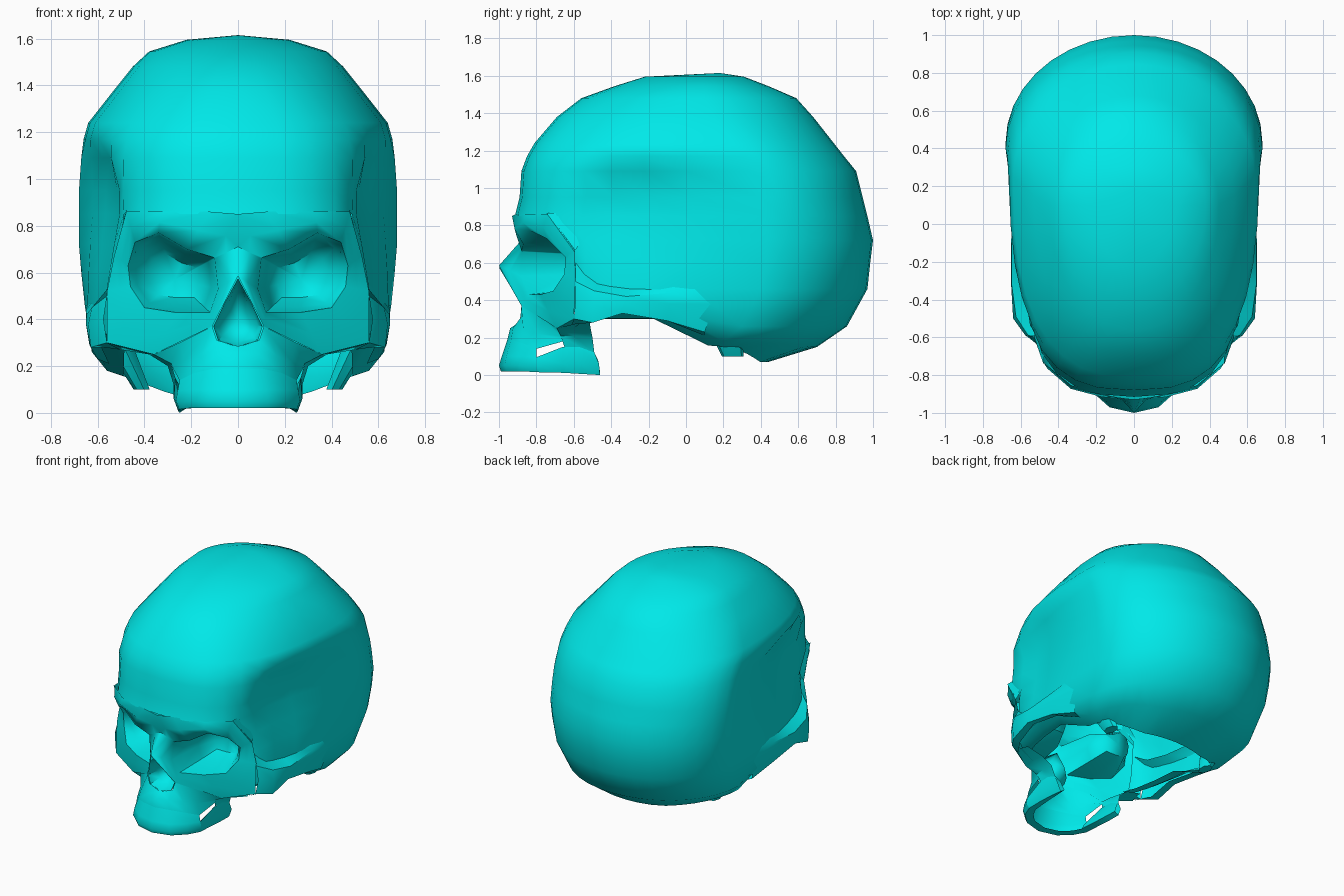
import bpy, bmesh, math
from mathutils import Vector as V

bone = bpy.data.materials.new("bone_cyan")
bone.diffuse_color = (0.0, 0.81, 0.81, 1)


def finish(name, bm, angle=45):
    bmesh.ops.remove_doubles(bm, verts=bm.verts, dist=0.002)
    bmesh.ops.recalc_face_normals(bm, faces=bm.faces)
    me = bpy.data.meshes.new(name)
    bm.to_mesh(me)
    bm.free()
    ob = bpy.data.objects.new(name, me)
    bpy.context.collection.objects.link(ob)
    me.materials.append(bone)
    m = ob.modifiers.new("mirror", 'MIRROR')
    m.use_clip = True
    m.merge_threshold = 0.002
    bpy.ops.object.select_all(action='DESELECT')
    ob.select_set(True)
    bpy.context.view_layer.objects.active = ob
    bpy.ops.object.shade_smooth_by_angle(angle=math.radians(angle))
    return ob


def skin(name, rows, closed=False, skip=None, angle=45):
    """Quad skin through rows of points; the other half comes from the mirror."""
    bm = bmesh.new()
    vs = [[bm.verts.new(p) for p in r] for r in rows]
    n = len(rows[0])
    for i in range(len(rows) - 1):
        for j in range(n if closed else n - 1):
            k = (j + 1) % n
            if skip and skip(i, j):
                continue
            bm.faces.new((vs[i][j], vs[i][k], vs[i + 1][k], vs[i + 1][j]))
    return finish(name, bm, angle)


def clamp(v, a=0.0, b=1.0):
    return max(a, min(b, v))


# Cranium: horizontal rings (z, front y, back y, half width, widest y, front squareness)
RINGS = [
    (1.615, .18, .18, 0, .18, 2), (1.595, -.22, .31, .22, .1, 2),
    (1.545, -.38, .44, .38, .1, 2), (1.48, -.56, .59, .45, .1, 2.1),
    (1.38, -.69, .68, .53, .15, 2.3), (1.24, -.81, .79, .64, .25, 2.6),
    (1.17, -.85, .845, .66, .3, 2.7),
    (1.09, -.88, .91, .67, .35, 2.8), (.95, -.89, .945, .68, .4, 2.8),
    (.85, -.915, .97, .68, .42, 2.8), (.72, -.9, 1.0, .68, .43, 2.8),
    (.60, -.9, .985, .67, .43, 2.8), (.46, -.9, .97, .655, .4, 2.8),
    (.26, -.9, .86, .625, .3, 2.8), (.15, -.9, .70, .56, .2, 2.8),
    (.07, -.9, .44, .49, .12, 2.8)]
N, BACK_EDGE = 18, -.60
rows, cut = [], []
for i, (z, yf, yb, w, yc, nf) in enumerate(RINGS):
    row, flags = [], []
    for j in range(N + 1):
        t = math.pi * j / N
        c, s = math.cos(t), max(0, math.sin(t))
        n = nf if c > 0 else 2
        x = w * s ** (2 / n) if 0 < j < N else 0
        y = yc - (yc - yf if c > 0 else yb - yc) * math.copysign(abs(c) ** (2 / n), c)
        # flattened temple, pinched behind the eye socket
        if z < 1.15:
            edge = .475 + max(0, .9 - z) * .2 + max(0, z - .92) * .3
            f = clamp((y + .70) / 1.05)
            dip = .03 * max(0, 1 - abs(y + .35) / .25)
            x = min(x, edge + (.68 - edge) * f - dip)
        front = z < .84 and y < BACK_EDGE
        if front:
            y = BACK_EDGE
        # lower rim rises towards the front and the sides
        lift = max(0, i - 12) / 3 * clamp((.25 - y) / .35) * .23
        side = max(0, x - .26) * (0, .1, .38)[i - 13] if i > 13 else 0
        row.append((x, y, z + max(lift, side)))
        flags.append(front)
    rows.append(row)
    cut.append(flags)
skin("cranium", rows, skip=lambda i, j: cut[i + 1][j] and cut[i + 1][j + 1])

# Eye socket: surround, brow swell, rim and deep cup
surround = [(0, -.89, .71), (0, -.93, .85), (.12, -.912, .86), (.33, -.855, .86),
            (.478, -.735, .86), (.53, -.595, .67), (.56, -.59, .52), (.56, -.60, .30),
            (.36, -.69, .25), (.11, -.88, .37), (0, -1.0, .585)]
rim = [(.10, -.875, .66), (.105, -.88, .665), (.22, -.87, .70), (.34, -.83, .77),
       (.44, -.745, .73), (.47, -.645, .63), (.46, -.65, .54), (.40, -.71, .45),
       (.27, -.78, .43), (.12, -.84, .43), (.085, -.885, .53)]
mid = V((.27, 0, .57))
swell = [V(a).lerp(V(b), .5) for a, b in zip(surround, rim)]
for k, push in ((1, .005), (2, .025), (3, .03), (4, .025), (7, .01)):
    swell[k].y -= push


def shrink(loop, k, y, c):
    return [(c.x + (p[0] - c.x) * k, y, c.z + (p[2] - c.z) * k) for p in loop]


skin("eye_socket", [surround, swell, rim, shrink(rim, .84, -.62, mid),
                    shrink(rim, .55, -.51, mid), shrink(rim, 0, -.49, mid)],
     closed=True, angle=55)
skin("temple_corner", [[(.478, -.745, .865), (.475, -.64, .87)],
                       [(.53, -.597, .66), (.52, -.57, .70)]])

# Nose opening
nose = [(0, -1.0, .575), (.055, -.94, .475), (.105, -.88, .37),
        (.085, -.885, .31), (0, -.895, .28)]
skin("nose_cavity", [nose, shrink(nose, .8, -.80, V((0, 0, .39))),
                     shrink(nose, 0, -.72, V((0, 0, .39)))])

# Upper jaw front and tooth ridge
skin("upper_jaw", [
    [(0, -.89, .285), (.09, -.882, .31), (.11, -.88, .37), (.25, -.765, .30), (.36, -.69, .25)],
    [(0, -.94, .25), (.09, -.925, .25), (.17, -.87, .24), (.23, -.79, .22), (.285, -.67, .21)],
    [(0, -.955, .19), (.10, -.935, .19), (.19, -.875, .17), (.25, -.80, .14), (.275, -.64, .185)]])
skin("tooth_ridge", [
    [(0, -.955, .19), (.10, -.935, .19), (.19, -.875, .17), (.25, -.80, .14)],
    [(0, -.985, .10), (.12, -.96, .10), (.21, -.89, .10), (.258, -.80, .095)],
    [(0, -1.0, .05), (.13, -.97, .05), (.22, -.89, .05), (.265, -.80, .05)],
    [(0, -.99, .02), (.13, -.955, .02), (.21, -.88, .02), (.25, -.79, .015)],
    [(0, -.93, .02), (.11, -.90, .02), (.17, -.84, .02), (.20, -.78, .02)]])

# Rail running back from the teeth, under the jaw gap
rail = [
    [(.258, -.80, .095), (.268, -.66, .15), (.272, -.57, .15), (.275, -.49, .12)],
    [(.265, -.80, .05), (.275, -.66, .06), (.275, -.56, .06), (.275, -.465, .06)],
    [(.25, -.79, .015), (.255, -.66, .012), (.255, -.56, .006), (.25, -.46, 0)],
    [(.20, -.78, .02), (.21, -.66, .02), (.215, -.56, .02), (.22, -.46, .02)],
    [(.22, -.78, .06), (.24, -.66, .10), (.245, -.56, .10), (.245, -.47, .08)]]
skin("jaw_rail", rail + rail[:1])

# Plate behind the jaw gap, up to the cheek
skin("jaw_plate", [
    [(.50, -.61, .27), (.50, -.56, .29), (.49, -.515, .28)],
    [(.36, -.69, .25), (.38, -.60, .25), (.37, -.51, .25)],
    [(.285, -.67, .21), (.29, -.60, .21), (.30, -.50, .20)],
    [(.268, -.65, .15), (.272, -.57, .15), (.275, -.49, .12)]])

# Cheek arch: shelf off the temple, outer band and a rolled lower edge
skin("cheek_arch", [
    [(.50, -.59, .60), (.50, -.46, .52), (.53, -.30, .50), (.59, -.05, .52), (.61, .16, .55)],
    [(.56, -.59, .50), (.625, -.49, .45), (.648, -.32, .42), (.65, -.08, .44), (.64, .16, .48)],
    [(.575, -.59, .40), (.64, -.50, .38), (.65, -.33, .38), (.65, -.09, .38), (.635, .15, .38)],
    [(.56, -.60, .30), (.63, -.50, .28), (.64, -.34, .33), (.635, -.10, .29), (.60, .10, .23)],
    [(.50, -.61, .27), (.57, -.50, .28), (.59, -.34, .335), (.59, -.10, .295), (.55, .10, .21)]])
skin("cheek_underside", [[(.56, -.60, .30), (.36, -.69, .25)], [(.50, -.56, .28), (.38, -.60, .25)]])

# Bony knob behind the ear
knob = []
for cx, cy, z, r in ((.57, .18, .46, .08), (.50, .20, .28, .10), (.41, .25, .10, .06), (.41, .25, .10, 0)):
    knob.append([(cx + r * .6 * math.cos(math.tau * k / 7), cy + r * math.sin(math.tau * k / 7), z)
                 for k in range(7)])
skin("ear_knob", knob, closed=True, angle=35)
